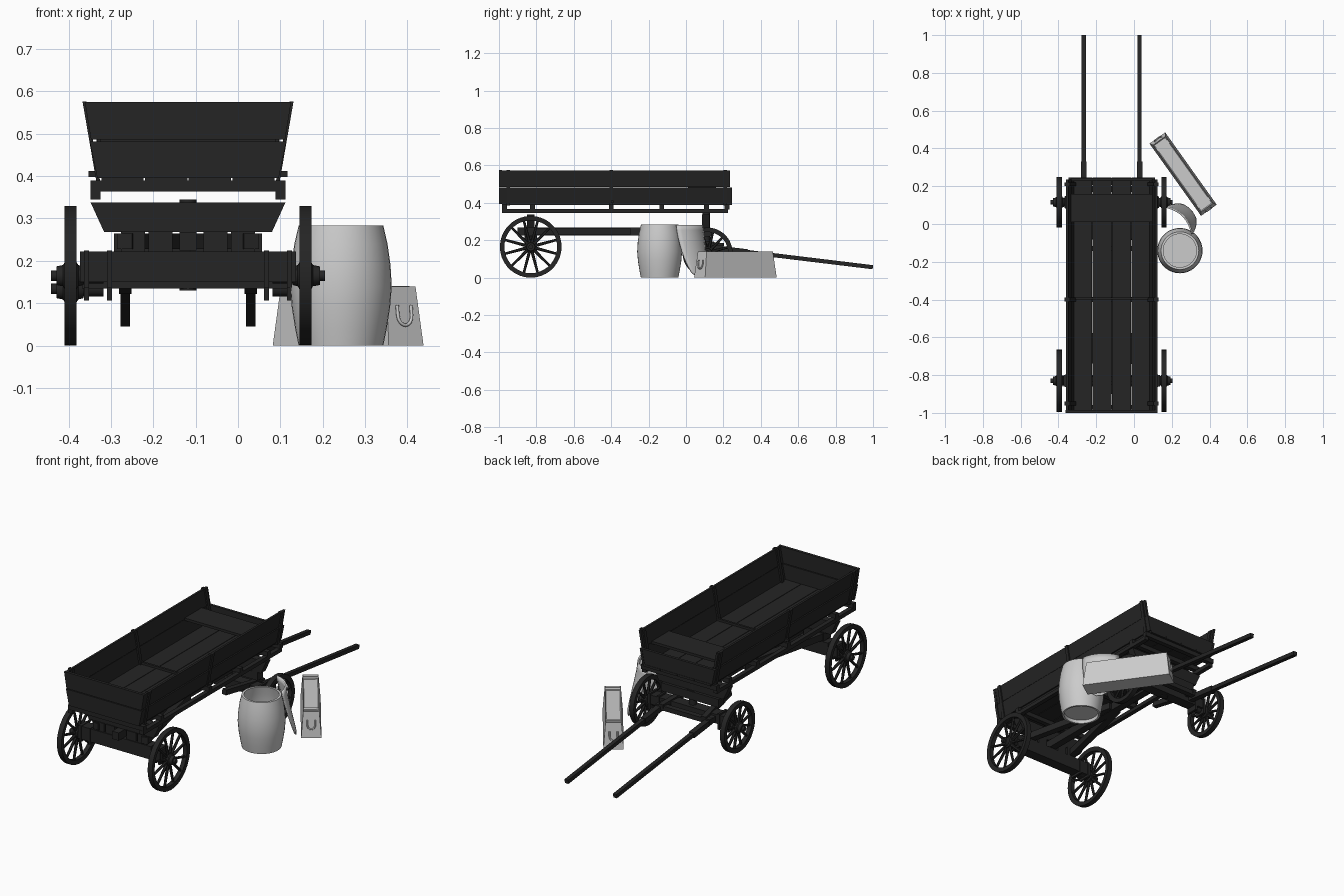
import bpy, bmesh, math
from mathutils import Vector, Matrix

if "Cube" in bpy.data.objects:
    bpy.data.objects.remove(bpy.data.objects["Cube"])

CX = -0.118  # wagon centre line
dark = bpy.data.materials.new("dark_wood")
dark.diffuse_color = (0.018, 0.018, 0.018, 1)
dark.use_nodes = True
dark.node_tree.nodes["Principled BSDF"].inputs["Base Color"].default_value = dark.diffuse_color


def finish(name, bm, mat=dark, smooth=False):
    bmesh.ops.recalc_face_normals(bm, faces=bm.faces)
    me = bpy.data.meshes.new(name)
    bm.to_mesh(me)
    bm.free()
    ob = bpy.data.objects.new(name, me)
    bpy.context.collection.objects.link(ob)
    if mat:
        me.materials.append(mat)
    if smooth:
        bpy.ops.object.select_all(action='DESELECT')
        ob.select_set(True)
        bpy.context.view_layer.objects.active = ob
        bpy.ops.object.shade_smooth_by_angle(angle=math.radians(35))
    return ob


def prism(name, pts, y0, y1):
    """Extrude an xz outline (relative to the wagon centre) along y."""
    bm = bmesh.new()
    a = [bm.verts.new((CX + x, y0, z)) for x, z in pts]
    b = [bm.verts.new((CX + x, y1, z)) for x, z in pts]
    bm.faces.new(a)
    bm.faces.new(b[::-1])
    for i in range(len(a)):
        j = (i + 1) % len(a)
        bm.faces.new((a[i], b[i], b[j], a[j]))
    return finish(name, bm)


def box(name, x0, x1, y0, y1, z0, z1):
    return prism(name, [(x0, z0), (x1, z0), (x1, z1), (x0, z1)], y0, y1)


def trapezoid(name, h0, z0, h1, z1, y0, y1):
    return prism(name, [(-h0, z0), (h0, z0), (h1, z1), (-h1, z1)], y0, y1)


def add_bar(bm, p, q, r0, r1, sides=4):
    p, q = Vector(p), Vector(q)
    d = q - p
    rot = d.to_track_quat('Z', 'Y').to_matrix().to_4x4()
    spin = Matrix.Rotation(math.pi / 4 if sides == 4 else 0, 4, 'Z')
    bmesh.ops.create_cone(bm, cap_ends=True, segments=sides, radius1=r0, radius2=r1,
                          depth=d.length, matrix=Matrix.Translation((p + q) / 2) @ rot @ spin)


def bar(name, p, q, r0, r1=None, sides=4, mat=dark):
    bm = bmesh.new()
    add_bar(bm, p, q, r0, r1 or r0, sides)
    return finish(name, bm, mat, sides > 4)


def lathe(name, prof, n, matrix, mat=dark, closed=False):
    """Spin an (r, z) profile; closed joins its ends into a ring."""
    bm = bmesh.new()
    vs = [bm.verts.new((r, 0, z)) for r, z in prof]
    es = [bm.edges.new(e) for e in zip(vs, vs[1:])]
    if closed:
        es.append(bm.edges.new((vs[-1], vs[0])))
    bmesh.ops.spin(bm, geom=vs + es, cent=(0, 0, 0), axis=(0, 0, 1),
                   angle=math.tau, steps=n, use_duplicate=False)
    bmesh.ops.remove_doubles(bm, verts=bm.verts, dist=1e-5)
    bmesh.ops.transform(bm, matrix=matrix, verts=bm.verts)
    return finish(name, bm, mat, True)


# Wheels: rim, turned hub and twelve spokes
def wheel(name, side, y, r):
    c = Vector((CX + side * 0.277, y, r))
    m = Matrix.Translation(c) @ Matrix.Rotation(side * math.pi / 2, 4, 'Y')
    lathe(name + "_rim", [(r - .024, -.012), (r, -.014), (r, .014), (r - .024, .012)], 36, m, closed=True)
    lathe(name + "_hub", [(0, -.03), (.022, -.03), (.025, -.018), (.032, -.014), (.032, .014),
                          (.025, .018), (.022, .034), (.012, .034), (.012, .046), (0, .046)], 16, m)
    bm = bmesh.new()
    for i in range(12):
        a = math.tau * (i + .5) / 12
        d = Vector((0, math.cos(a), math.sin(a)))
        add_bar(bm, c + d * .025, c + d * (r - .02), .0085, .0065, 6)
    finish(name + "_spokes", bm)


for s, tag in ((-1, "left"), (1, "right")):
    wheel("rear_wheel_" + tag, s, -0.83, 0.165)
    wheel("front_wheel_" + tag, s, 0.115, 0.134)

    # Sloping side boards, posts and under rail
    def side_board(name, h0, z0, h1, z1, t, y0, y1):
        prism(name + tag, [(s * h0, z0), (s * (h0 + t), z0), (s * (h1 + t), z1), (s * h1, z1)], y0, y1)
    side_board("lower_side_board_", .200, .398, .217, .482, .012, -.99, .245)
    side_board("upper_side_board_", .214, .486, .230, .574, .012, -.99, .235)
    for i, y in enumerate((-.95, -.4, .21)):
        side_board(f"side_post_{i}_", .207, .385, .240, .576, .009, y - .01, y + .01)
        side_board(f"inner_post_{i}_", .190, .398, .222, .57, .009, y - .01, y + .01)
    box("under_rail_" + tag, s * .206, s * .230, -.985, .225, .345, .366)

    # Hounds spreading from the reach to each axle
    bar("rear_hound_" + tag, (CX + s * .15, -.86, .246), (CX + s * .02, -.3, .246), .026)
    bar("front_hound_" + tag, (CX + s * .09, -.08, .2), (CX + s * .13, .2, .17), .02)

    # Pulling shafts with sleeves
    bar("shaft_" + tag, (CX + s * .148, .14, .16), (CX + s * .148, .999, .056), .0155)
    bar("shaft_sleeve_" + tag, (CX + s * .148, .12, .162), (CX + s * .148, .33, .137), .021)

    # Axle ends and iron bands
    for y, z, tg in ((-.83, .165, "rear"), (.115, .134, "front")):
        bar(f"{tg}_axle_arm_{tag}", (CX + s * .2, y, z), (CX + s * .29, y, z), .018, sides=12)
        for x in (.185, .24):
            box(f"{tg}_axle_band_{x}_{tag}", s * x - .006, s * x + .006, y - .034, y + .034, z - .028, z + .06)

# Axles, bolsters and turning pivot
box("rear_axle", -.255, .255, -.86, -.80, .15, .222)
trapezoid("rear_bolster", .198, .268, .230, .338, -.85, -.81)
box("front_axle", -.25, .25, .085, .145, .135, .185)
box("front_sand_board", -.175, .175, .09, .135, .22, .265)
trapezoid("front_bolster", .198, .268, .230, .338, .085, .125)
bar("king_pin", (CX, .108, .13), (CX, .108, .345), .02, sides=12)
box("reach_pole", -.02, .02, -.9, .13, .225, .268)
for x in (-.13, -.065, .065, .13):
    box(f"rear_axle_block_{x}", x - .028, x + .028, -.855, -.805, .22, .27)
box("front_hound_bar", -.165, .165, .17, .2, .15, .175)

# Wagon floor on cross bearers
for i, y in enumerate((-.97, -.82, -.4, -.13, .11, .22)):
    box(f"cross_bearer_{i}", -.23, .23, y - .013, y + .013, .364, .39)
for i in range(4):
    x = -.2045 + i * .103
    box(f"floor_plank_{i}", x, x + .1, -.985, .245, .388, .4)
box("floor_cleat", -.235, .235, -.40, -.388, .398, .412)

# Tailgate, front board and seat
trapezoid("lower_tail_board", .214, .395, .232, .482, -1, -.984)
trapezoid("upper_tail_board", .229, .486, .2435, .575, -1, -.984)
trapezoid("front_board", .205, .398, .222, .482, .228, .243)
box("seat_board", -.216, .216, .01, .16, .478, .492)

# Open barrel with recessed ends
lathe("barrel", [(0, .018), (.088, .018), (.09, 0), (.1, 0), (.108, .04), (.116, .09), (.12, .14),
                 (.117, .19), (.11, .24), (.1, .283), (.088, .283), (.098, .24), (.106, .19),
                 (.108, .14), (.104, .09), (.094, .03), (0, .03)],
      36, Matrix.Translation((.243, -.141, 0)), None)

# Curved shield-shaped plate leaning by the barrel
bm = bmesh.new()
e, n, top = Vector((.68, -.733, 0)), Vector((.733, .68, 0)), Vector((.241, .018, 0))
N, K = 10, 8
grid = []
for j in range(N + 1):
    t = j / N
    w = .014 + .082 * math.sqrt(1 - (1 - t) ** 2)
    row = []
    for i in range(K + 1):
        u = 2 * i / K - 1
        off = .08 * (1 - t) ** 1.3 + .03 * (1 - u * u) * t ** .5
        row.append(bm.verts.new(top + e * w * u + n * off + Vector((0, 0, .282 * t))))
    grid.append(row)
for j in range(N):
    for i in range(K):
        bm.faces.new((grid[j][i], grid[j][i + 1], grid[j + 1][i + 1], grid[j + 1][i]))
plate = finish("leaning_plate", bm, None, True)
mod = plate.modifiers.new("thickness", 'SOLIDIFY')
mod.thickness = .008
mod.offset = 0

# Chest: tapered body, shallow inset top, end straps and handles
place = Matrix.Translation((.26, .264, 0)) @ Matrix.Rotation(math.radians(-54.5), 4, 'Z')
bm = bmesh.new()
bmesh.ops.create_cube(bm, size=1)
for v in bm.verts:
    k = v.co.z > 0
    v.co = Vector((v.co.x * (.435 if k else .47), v.co.y * (.08 if k else .102), .14 if k else 0))
bm.faces.ensure_lookup_table()
lid = max(bm.faces, key=lambda f: f.calc_center_median().z)
bmesh.ops.inset_region(bm, faces=[lid], thickness=.007)
bmesh.ops.translate(bm, verts=lid.verts, vec=(0, 0, -.006))
bmesh.ops.transform(bm, matrix=place, verts=bm.verts)
finish("chest", bm, None)
for s in (-1, 1):
    bm = bmesh.new()
    bmesh.ops.create_cube(bm, size=1, matrix=place @ Matrix.Translation((s * .185, 0, .137))
                          @ Matrix.Diagonal((.02, .078, .008, 1)))
    finish(f"chest_strap_{s}", bm, None)
    pts = [(-.02, .095)] + [(.02 * math.cos(a), .072 + .024 * math.sin(a))
                            for a in [math.pi + math.pi * i / 8 for i in range(9)]] + [(.02, .095)]
    cu = bpy.data.curves.new(f"chest_handle_{s}", 'CURVE')
    cu.dimensions = '3D'
    cu.bevel_depth = .004
    cu.bevel_resolution = 2
    cu.use_fill_caps = True
    sp = cu.splines.new('POLY')
    sp.points.add(len(pts) - 1)
    for p, (y, z) in zip(sp.points, pts):
        p.co = (*(place @ Vector((s * (.239 - .125 * z), y, z))), 1)
    bpy.context.collection.objects.link(bpy.data.objects.new(f"chest_handle_{s}", cu))
